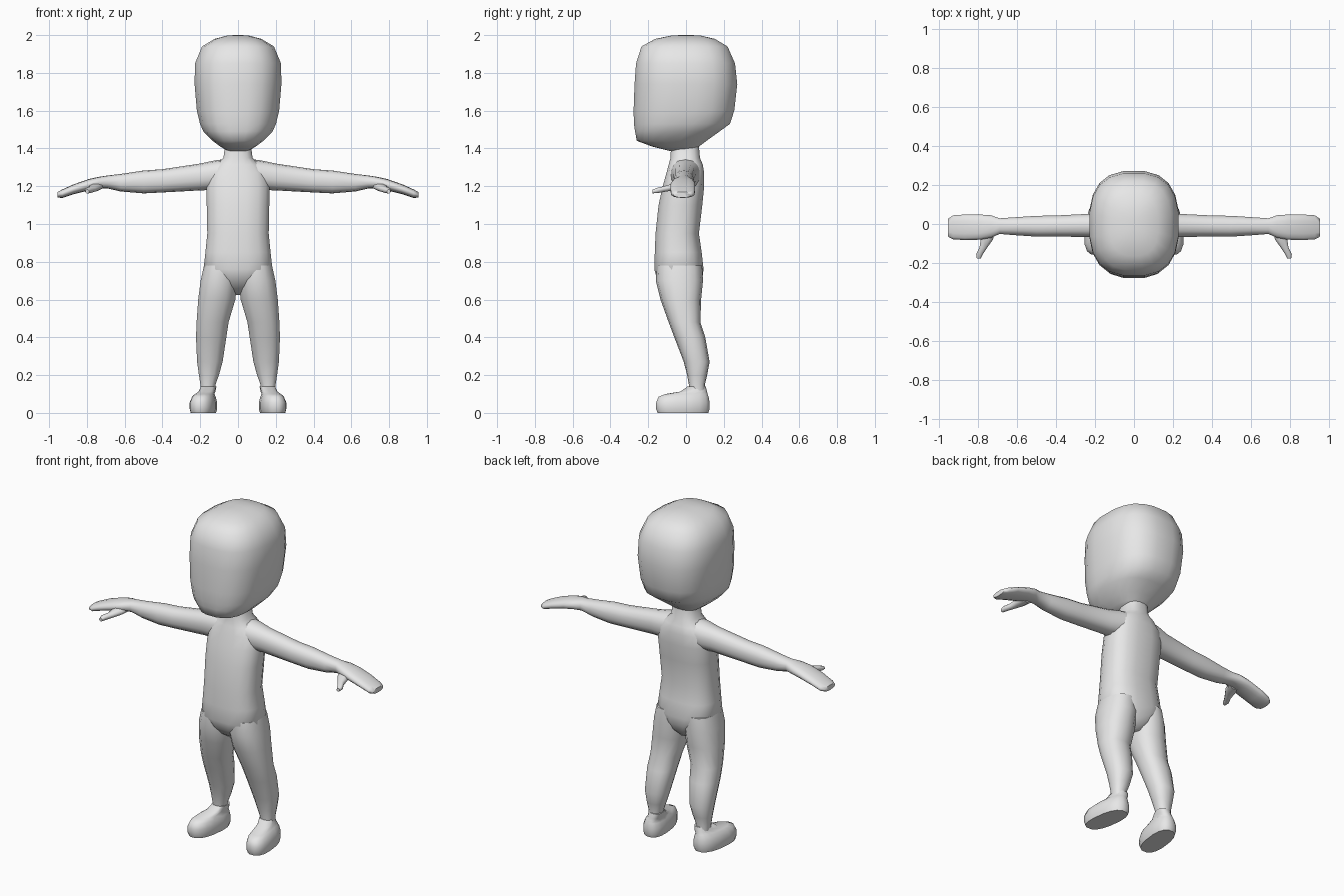
import bpy, bmesh, math

skin = bpy.data.materials.new("plain grey")
skin.diffuse_color = (0.8, 0.8, 0.8, 1)


def loft(name, axis, rings, sides=16, power=2.3, mirror=False, shear=0.0, angle=60):
    """Skin rounded sections (position, u_min, u_max, v_min, v_max) stacked along an axis."""
    bm = bmesh.new()
    loops = []
    for p, u0, u1, v0, v1 in rings:
        loop = []
        for i in range(sides):
            t = 2 * math.pi * (i + 0.5) / sides
            c, s = math.cos(t), math.sin(t)
            u = (u0 + u1) / 2 + (u1 - u0) / 2 * math.copysign(abs(c) ** (2 / power), c)
            v = (v0 + v1) / 2 + (v1 - v0) / 2 * math.copysign(abs(s) ** (2 / power), s)
            co = {"x": (p, u, v), "y": (u, p, v), "z": (u - shear * v, v, p)}[axis]
            loop.append(bm.verts.new(co))
        loops.append(loop)
    for a, b in zip(loops, loops[1:]):
        for i in range(sides):
            j = (i + 1) % sides
            bm.faces.new((a[i], a[j], b[j], b[i]))
    bm.faces.new(loops[0])
    bm.faces.new(loops[-1])
    bmesh.ops.recalc_face_normals(bm, faces=bm.faces)
    me = bpy.data.meshes.new(name)
    bm.to_mesh(me)
    bm.free()
    me.materials.append(skin)
    ob = bpy.data.objects.new(name, me)
    bpy.context.collection.objects.link(ob)
    bpy.ops.object.select_all(action="DESELECT")
    ob.select_set(True)
    bpy.context.view_layer.objects.active = ob
    bpy.ops.object.shade_smooth_by_angle(angle=math.radians(angle))
    if mirror:
        ob.modifiers.new("mirror", "MIRROR")
    return ob


# head: broad skull, flat face, narrow chin
loft("head", "z", [
    (1.385, -0.05, 0.05, -0.08, 0.04),
    (1.41, -0.095, 0.095, -0.18, 0.07),
    (1.44, -0.135, 0.135, -0.262, 0.11),
    (1.49, -0.185, 0.185, -0.272, 0.18),
    (1.53, -0.203, 0.203, -0.278, 0.235),
    (1.60, -0.22, 0.22, -0.28, 0.258),
    (1.74, -0.232, 0.232, -0.275, 0.274),
    (1.85, -0.23, 0.23, -0.267, 0.262),
    (1.94, -0.192, 0.192, -0.238, 0.222),
    (1.98, -0.125, 0.125, -0.165, 0.155),
    (1.997, -0.06, 0.06, -0.08, 0.08),
    (2.0, -0.02, 0.02, -0.03, 0.03)], sides=20, power=2.6)

# torso with neck and sloping shoulders
loft("torso", "z", [
    (0.625, -0.03, 0.03, -0.06, 0.03),
    (0.665, -0.085, 0.085, -0.12, 0.07),
    (0.71, -0.145, 0.145, -0.155, 0.088),
    (0.76, -0.185, 0.185, -0.17, 0.095),
    (0.85, -0.175, 0.175, -0.167, 0.085),
    (0.95, -0.165, 0.165, -0.163, 0.07),
    (1.10, -0.168, 0.168, -0.147, 0.088),
    (1.20, -0.17, 0.17, -0.125, 0.098),
    (1.27, -0.158, 0.158, -0.105, 0.098),
    (1.315, -0.12, 0.12, -0.093, 0.09),
    (1.35, -0.078, 0.078, -0.083, 0.075),
    (1.43, -0.068, 0.068, -0.08, 0.068)], power=2.6)

# arms ending in mitten hands
loft("arms_and_hands", "x", [
    (0.06, -0.085, 0.08, 1.19, 1.345),
    (0.13, -0.08, 0.072, 1.18, 1.335),
    (0.20, -0.068, 0.055, 1.178, 1.32),
    (0.40, -0.066, 0.045, 1.167, 1.29),
    (0.50, -0.066, 0.043, 1.162, 1.283),
    (0.62, -0.058, 0.035, 1.172, 1.265),
    (0.69, -0.052, 0.03, 1.188, 1.257),
    (0.735, -0.072, 0.046, 1.188, 1.25),
    (0.79, -0.082, 0.05, 1.178, 1.238),
    (0.87, -0.084, 0.05, 1.158, 1.21),
    (0.93, -0.08, 0.046, 1.138, 1.183),
    (0.955, -0.066, 0.028, 1.14, 1.17)], sides=14, mirror=True)

# thumbs point forward and outward
loft("thumbs", "y", [
    (-0.03, 0.71, 0.78, 1.18, 1.22),
    (-0.08, 0.722, 0.79, 1.175, 1.212),
    (-0.12, 0.752, 0.795, 1.168, 1.2),
    (-0.155, 0.775, 0.812, 1.162, 1.192),
    (-0.178, 0.787, 0.808, 1.162, 1.182)], sides=8, mirror=True)

# legs: thigh, knee, calf, ankle
loft("legs", "z", [
    (0.08, 0.125, 0.2, 0.02, 0.105),
    (0.15, 0.118, 0.2, 0.015, 0.1),
    (0.20, 0.1, 0.208, 0.006, 0.112),
    (0.27, 0.08, 0.218, -0.012, 0.125),
    (0.40, 0.06, 0.224, -0.062, 0.102),
    (0.48, 0.048, 0.221, -0.092, 0.076),
    (0.60, 0.012, 0.213, -0.135, 0.08),
    (0.70, 0.002, 0.2, -0.16, 0.09),
    (0.78, 0.004, 0.182, -0.155, 0.085)], sides=14, mirror=True)

# feet: flat soles, rounded toes, toes turned slightly out
loft("feet", "z", [
    (0.0, 0.118, 0.245, -0.152, 0.12),
    (0.02, 0.112, 0.25, -0.16, 0.127),
    (0.055, 0.112, 0.25, -0.16, 0.127),
    (0.085, 0.12, 0.238, -0.148, 0.122),
    (0.1, 0.128, 0.225, -0.11, 0.116),
    (0.113, 0.126, 0.212, -0.03, 0.112),
    (0.14, 0.122, 0.202, 0.008, 0.105)], power=2.5, mirror=True, shear=0.12)
